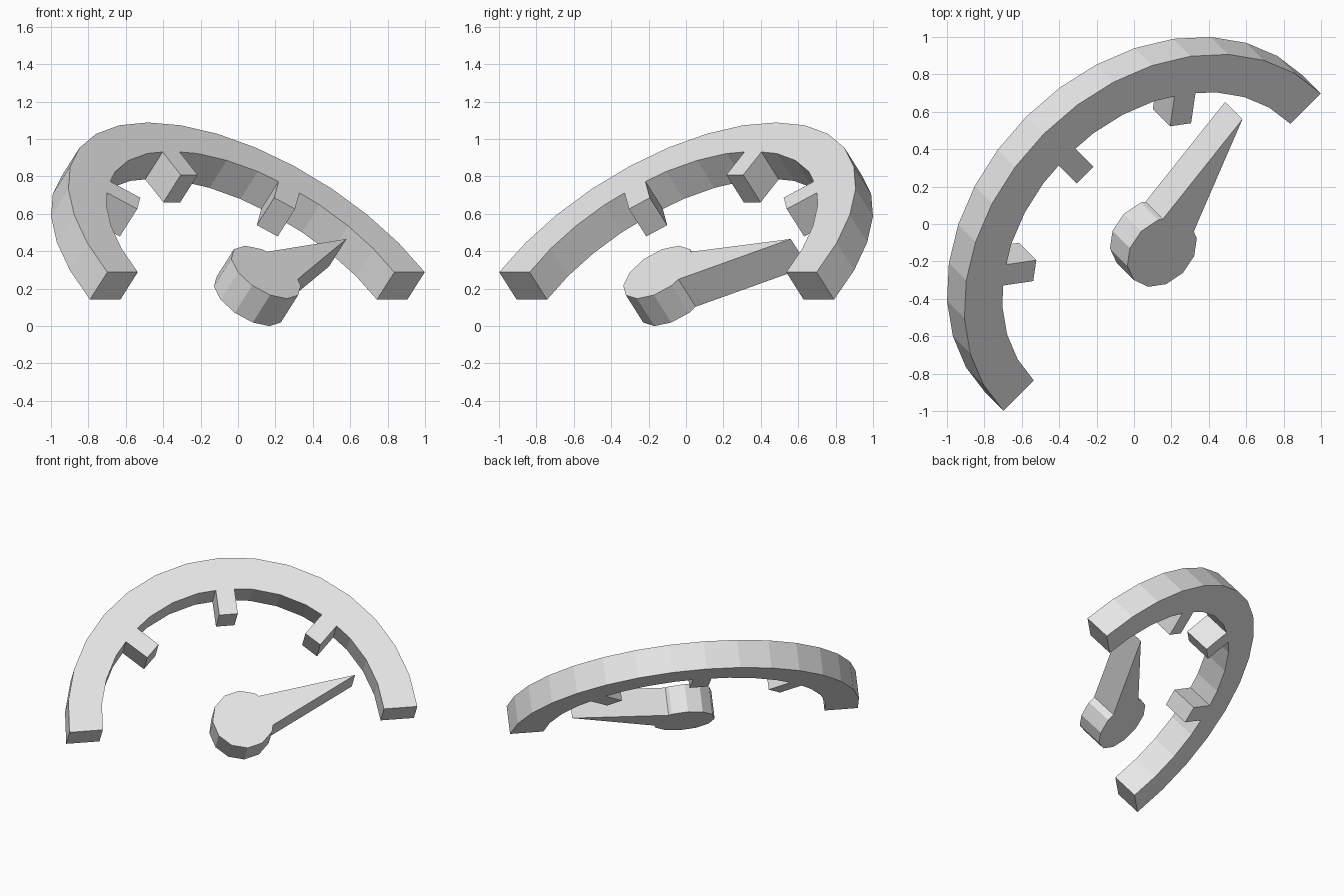
import bpy
import bmesh
from math import cos, sin, tan, radians, pi, sqrt
from mathutils import Matrix, Vector

cube = bpy.data.objects.get("Cube")
if cube:
    bpy.data.objects.remove(cube, do_unlink=True)

THICK = 0.197
OUTER, INNER = 1.2, 0.97
STEPS = 16

# Tilted dial frame: across, up the dial, out of the face
rise = 0.667
run = sqrt(1 - rise ** 2)
across = Vector((1, 1, 0)).normalized()
up = Vector((-run / sqrt(2), run / sqrt(2), rise))
out = across.cross(up)
frame = Matrix((across, up, out)).transposed().to_4x4()
frame.translation = Vector((0.15, -0.15, 0.288))

grey = bpy.data.materials.new("light_grey")
grey.use_nodes = True
colour = (0.8, 0.8, 0.8, 1)
grey.diffuse_color = colour
grey.node_tree.nodes["Principled BSDF"].inputs["Base Color"].default_value = colour


def polar(radius, angle):
    return (radius * cos(angle), radius * sin(angle))


def plate(name, outline):
    """Extrude a flat anticlockwise outline back from the dial face."""
    bm = bmesh.new()
    front = bm.faces.new([bm.verts.new((x, y, 0)) for x, y in outline])
    back = bmesh.ops.extrude_face_region(bm, geom=[front], use_keep_orig=True)
    moved = [v for v in back["geom"] if isinstance(v, bmesh.types.BMVert)]
    bmesh.ops.translate(bm, verts=moved, vec=(0, 0, -THICK))
    bmesh.ops.recalc_face_normals(bm, faces=bm.faces)
    mesh = bpy.data.meshes.new(name)
    bm.to_mesh(mesh)
    bm.free()
    mesh.materials.append(grey)
    obj = bpy.data.objects.new(name, mesh)
    obj.matrix_world = frame
    bpy.context.collection.objects.link(obj)
    return obj


# Half-round dial band
angles = [pi * i / STEPS for i in range(STEPS + 1)]
plate("dial_arc", [polar(OUTER, a) for a in angles]
      + [polar(INNER, a) for a in reversed(angles)])

# Three tick marks, seated against the inner facets of the band
half = 0.064
seat = INNER - half * tan(pi / STEPS / 2)
tick = [(0.78, -half), (seat, -half), (INNER, 0), (seat, half), (0.78, half)]
for name, deg in (("left_tick", 45), ("top_tick", 90), ("right_tick", 135)):
    c, s = cos(radians(deg)), sin(radians(deg))
    plate(name, [(c * x - s * y, s * x + c * y) for x, y in tick])

# Needle: twelve-sided hub running into a tapered pointer
hub = [polar(0.212, radians(d)) for d in range(60, 331, 30)]
plate("needle", hub + [(0.197, -0.057), (0.806, 0.266), (0.127, 0.163)])
